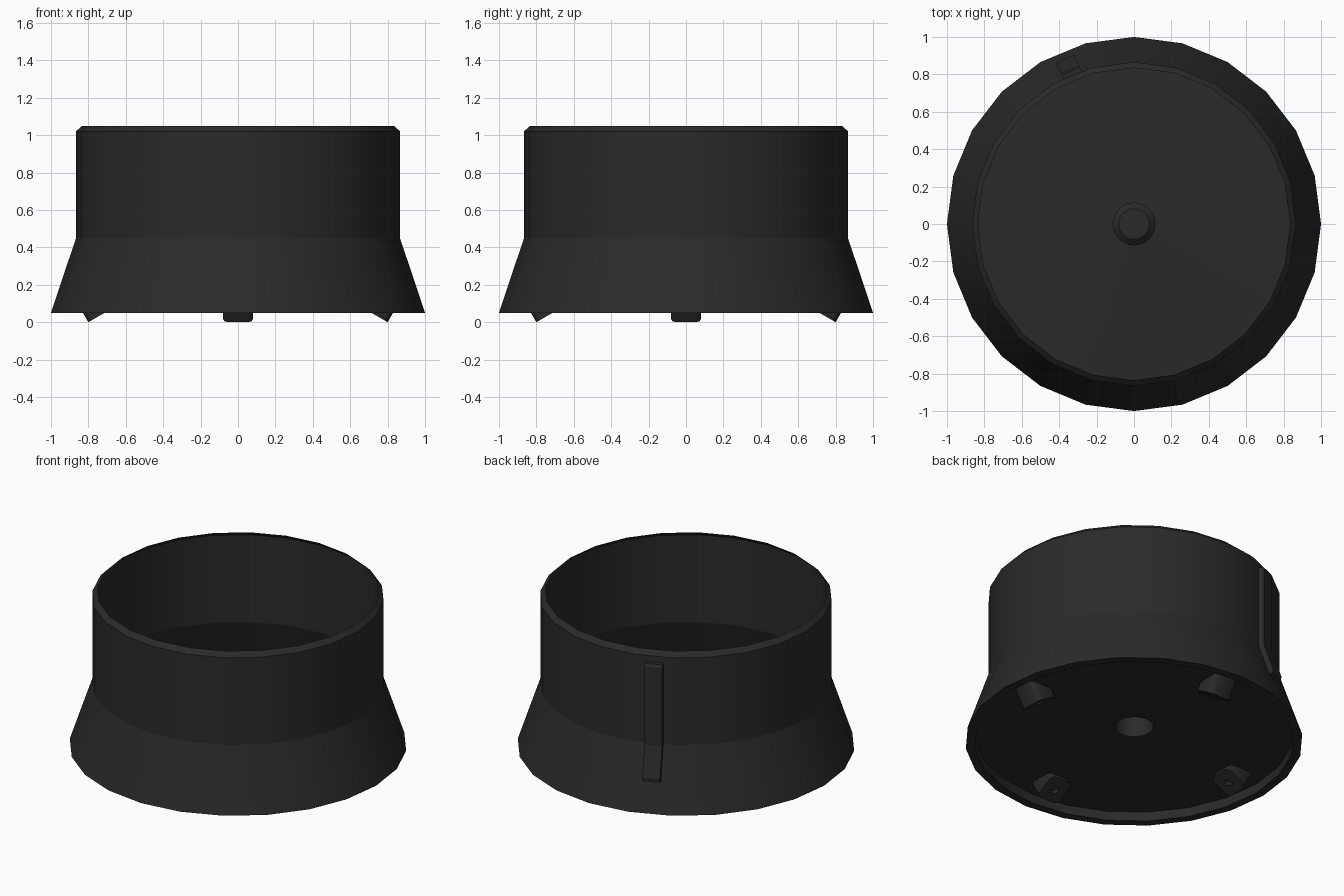
import bpy, bmesh, math
from mathutils import Vector, Matrix

if "Cube" in bpy.data.objects:
    bpy.data.objects.remove(bpy.data.objects["Cube"])

SIDES = 24

black = bpy.data.materials.new("charcoal black")
black.diffuse_color = (0.023, 0.023, 0.023, 1)
black.use_nodes = True
black.node_tree.nodes["Principled BSDF"].inputs["Base Color"].default_value = black.diffuse_color


def loft(name, rings, cap_end=True, angle=16):
    """Skin equal-length rings of points and cap the first (and last) ring."""
    bm = bmesh.new()
    loops = [[bm.verts.new(p) for p in r] for r in rings]
    n = len(rings[0])
    bm.faces.new(loops[0])
    if cap_end:
        bm.faces.new(loops[-1])
    for a, b in zip(loops, loops[1:]):
        for i in range(n):
            j = (i + 1) % n
            bm.faces.new((a[i], a[j], b[j], b[i]))
    bmesh.ops.recalc_face_normals(bm, faces=bm.faces)
    me = bpy.data.meshes.new(name)
    bm.to_mesh(me)
    bm.free()
    me.materials.append(black)
    ob = bpy.data.objects.new(name, me)
    bpy.context.collection.objects.link(ob)
    bpy.ops.object.select_all(action='DESELECT')
    ob.select_set(True)
    bpy.context.view_layer.objects.active = ob
    bpy.ops.object.shade_smooth_by_angle(angle=math.radians(angle))
    return ob


def circle(r, z, n=SIDES):
    return [Vector((r * math.cos(2 * math.pi * i / n),
                    r * math.sin(2 * math.pi * i / n), z)) for i in range(n)]


# Thin-walled cup: capped central post, floor, foot rim, flare, wall, chamfered lip
profile = [
    (0.082, 0.45), (0.115, 0.42), (0.115, 0.15), (0.946, 0.11), (0.946, 0.05),
    (1.0, 0.05), (0.866, 0.45), (0.866, 1.02), (0.835, 1.05),
]
loft("cup_body", [circle(r, z) for r, z in profile], cap_end=False)

# Feet: rounded blocks tilted 30 degrees, each with a small screw hole
outline, hole = [], []
for q, (sx, sy) in enumerate([(1, 1), (-1, 1), (-1, -1), (1, -1)]):
    for k in range(3):
        a = math.radians(90 * q + 45 * k)
        outline.append(Vector((sx * 0.05 + 0.03 * math.cos(a),
                               sy * 0.05 + 0.03 * math.sin(a), 0)))
        h = math.radians(90 * q + 15 + 30 * k)
        hole.append(Vector((0.024 * math.cos(h), 0.024 * math.sin(h), 0)))
lean = math.radians(30)
tilt = Matrix.Rotation(lean, 4, 'Y')
centre = Vector((0.80 - 0.08 * math.cos(lean), 0, 0.04))
for i, side in enumerate(["right", "back", "left", "front"]):
    m = Matrix.Rotation(i * math.pi / 2, 4, 'Z') @ Matrix.Translation(centre) @ tilt
    base = [m @ p for p in outline]
    axis = m.to_3x3() @ Vector((0, 0, 1))
    top = [p + axis * ((0.114 - p.z) / axis.z) for p in base]  # ends at the floor
    loft(f"foot_{side}", [top, base, [m @ p for p in hole],
                          [m @ (p + Vector((0, 0, 0.03))) for p in hole]], angle=50)

# Raised strip running down the wall and flare, on the back left facet
az = math.radians(112.5)
radial = Vector((math.cos(az), math.sin(az), 0))
tangent = Vector((-math.sin(az), math.cos(az), 0))
strip = [(0.859, 0.98), (0.885, 0.98), (0.895, 0.965), (0.895, 0.45),
         (0.957, 0.265), (0.953, 0.24), (0.931, 0.233), (0.859, 0.45)]
loft("side_strip", [[radial * r + tangent * t + Vector((0, 0, z)) for r, z in strip]
                    for t in (-0.053, 0.053)], angle=15)
